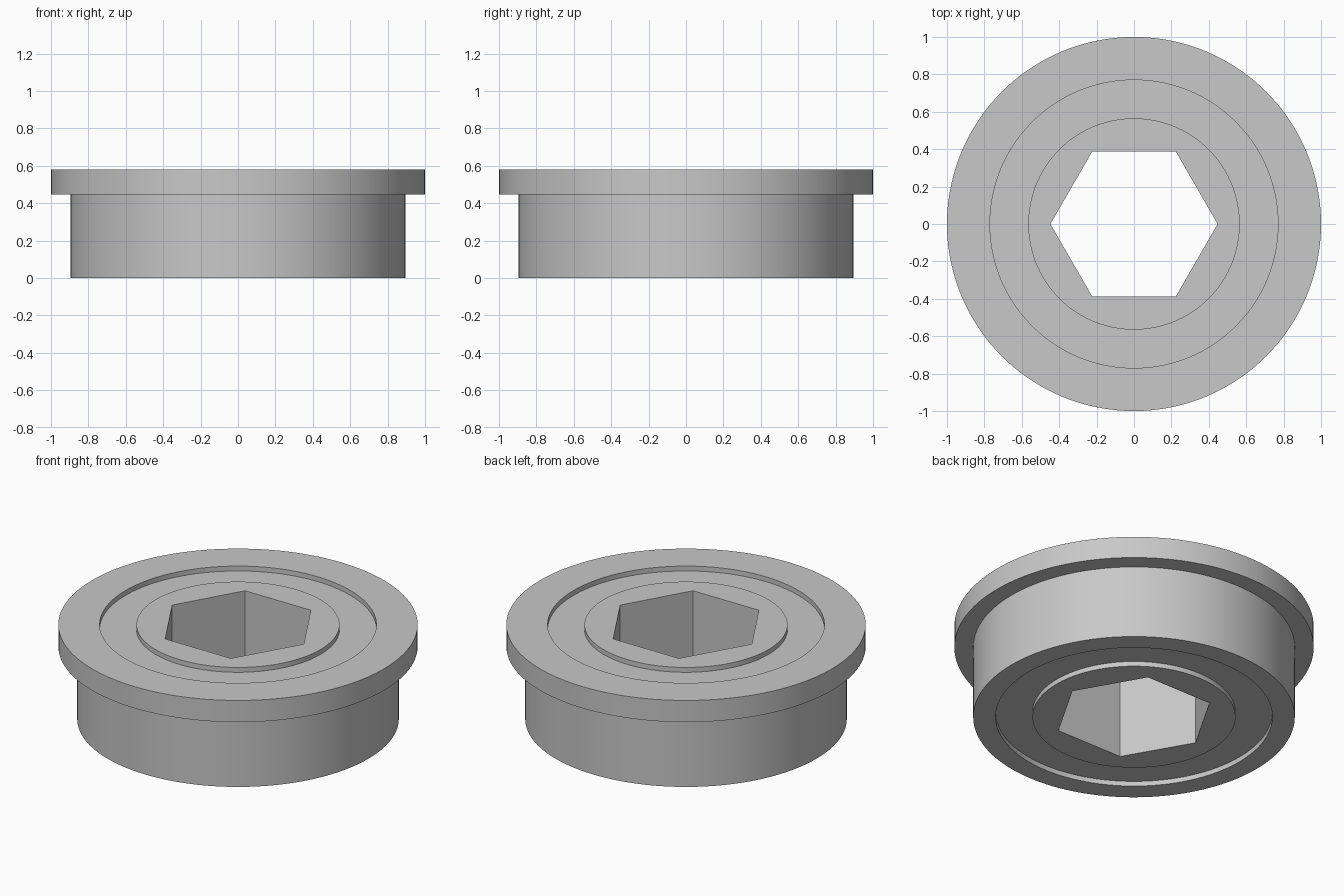
import bpy
import bmesh
import math

SEGMENTS = 144  # multiple of six, so the hexagon corners are exact
HEIGHT = 0.58
RECESS = 0.03
HUB_RADIUS = 0.565
RING_BORE = 0.77
HEX_CORNER = 0.447

cube = bpy.data.objects.get("Cube")
if cube:
    bpy.data.objects.remove(cube, do_unlink=True)

steel = bpy.data.materials.new("brushed_grey_steel")
steel.use_nodes = True
steel.diffuse_color = (0.58, 0.58, 0.58, 1)
steel.node_tree.nodes["Principled BSDF"].inputs["Base Color"].default_value = steel.diffuse_color


def hexagon(angle):
    """Distance from the axis to the flat side of the hexagonal bore."""
    sector = math.pi / 3
    return HEX_CORNER * math.cos(sector / 2) / math.cos(angle % sector - sector / 2)


def turned_part(name, profile):
    """Sweep a closed profile of (radius, z) about the axis; a radius may be a function of angle."""
    bm = bmesh.new()
    rings = []
    for i in range(SEGMENTS):
        a = math.tau * i / SEGMENTS
        ring = []
        for radius, z in profile:
            r = radius(a) if callable(radius) else radius
            ring.append(bm.verts.new((r * math.cos(a), r * math.sin(a), z)))
        rings.append(ring)
    count = len(profile)
    for i in range(SEGMENTS):
        here, there = rings[i], rings[(i + 1) % SEGMENTS]
        for j in range(count):
            k = (j + 1) % count
            bm.faces.new((here[j], there[j], there[k], here[k]))
    bmesh.ops.recalc_face_normals(bm, faces=bm.faces)
    mesh = bpy.data.meshes.new(name)
    bm.to_mesh(mesh)
    bm.free()
    mesh.materials.append(steel)
    obj = bpy.data.objects.new(name, mesh)
    bpy.context.collection.objects.link(obj)
    bpy.ops.object.select_all(action="DESELECT")
    obj.select_set(True)
    bpy.context.view_layer.objects.active = obj
    bpy.ops.object.shade_smooth_by_angle(angle=math.radians(30))
    return obj


# Outer ring with a flange at the top
turned_part("flanged_outer_ring", [
    (RING_BORE, 0), (0.895, 0), (0.895, 0.447),
    (1, 0.447), (1, HEIGHT), (RING_BORE, HEIGHT)])

# Shield, recessed on both sides
turned_part("recessed_shield", [
    (HUB_RADIUS, RECESS), (RING_BORE, RECESS),
    (RING_BORE, HEIGHT - RECESS), (HUB_RADIUS, HEIGHT - RECESS)])

# Inner hub with a hexagonal bore right through
turned_part("hex_bore_hub", [
    (hexagon, 0), (HUB_RADIUS, 0),
    (HUB_RADIUS, HEIGHT), (hexagon, HEIGHT)])
